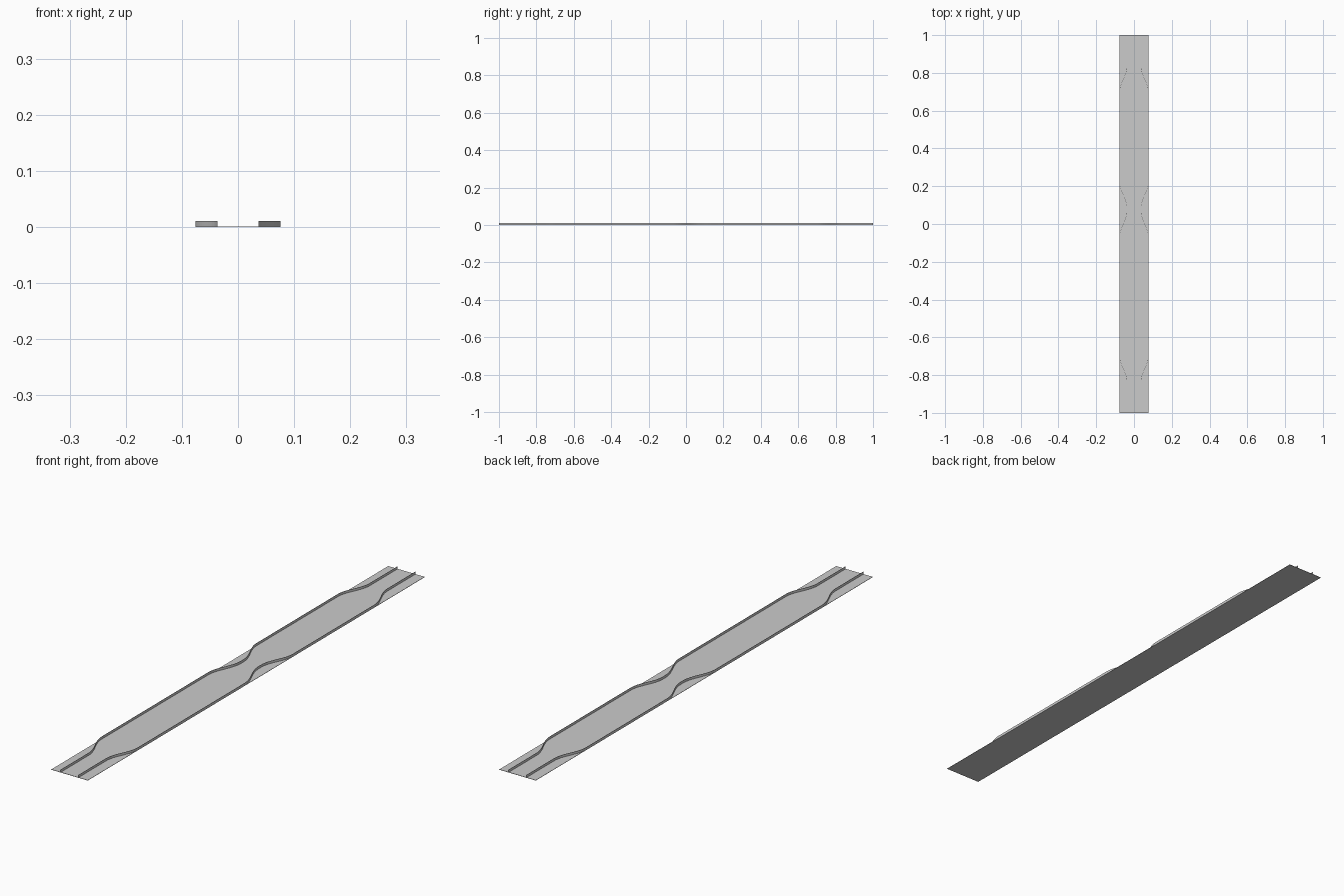
import bpy, bmesh, math

if "Cube" in bpy.data.objects:
    bpy.data.objects.remove(bpy.data.objects["Cube"])

HALF_W, NARROW, TOP, BASE, THICK = 0.076, 0.0375, 0.0105, 0.0012, 0.001
# (start y, end y, half width at start, half width at end) for each smooth bend
BENDS = [(-0.835, -0.70, NARROW, HALF_W), (-0.07, 0.07, HALF_W, NARROW),
         (0.085, 0.22, NARROW, HALF_W), (0.70, 0.835, HALF_W, NARROW)]
STEPS = 16


def finish(name, bm):
    bmesh.ops.recalc_face_normals(bm, faces=bm.faces)
    mesh = bpy.data.meshes.new(name)
    bm.to_mesh(mesh)
    bm.free()
    obj = bpy.data.objects.new(name, mesh)
    bpy.context.collection.objects.link(obj)
    return obj


# thin base strip
bm = bmesh.new()
bmesh.ops.create_cube(bm, size=1)
for v in bm.verts:
    v.co = (v.co.x * 2 * HALF_W, v.co.y * 2, (v.co.z + 0.5) * BASE)
finish("base_strip", bm)

# wall path: straight runs joined by S-bends
path = [(NARROW, -1.0)]
for y0, y1, x0, x1 in BENDS:
    for i in range(STEPS + 1):
        t = i / STEPS
        path.append((x0 + (x1 - x0) * (0.5 - 0.5 * math.cos(math.pi * t)),
                     y0 + (y1 - y0) * t))
path.append((NARROW, 1.0))


def wall(name, side):
    # sweep a thin upright rectangle along the path
    bm = bmesh.new()
    rings = [[bm.verts.new((side * (x - dx), y, z)) for dx, z in
              ((0, 0), (THICK, 0), (THICK, TOP), (0, TOP))] for x, y in path]
    for a, b in zip(rings, rings[1:]):
        for i in range(4):
            j = (i + 1) % 4
            bm.faces.new((a[i], a[j], b[j], b[i]))
    bm.faces.new(rings[0])
    bm.faces.new(rings[-1])
    finish(name, bm)


wall("right_wall", 1)
wall("left_wall", -1)
